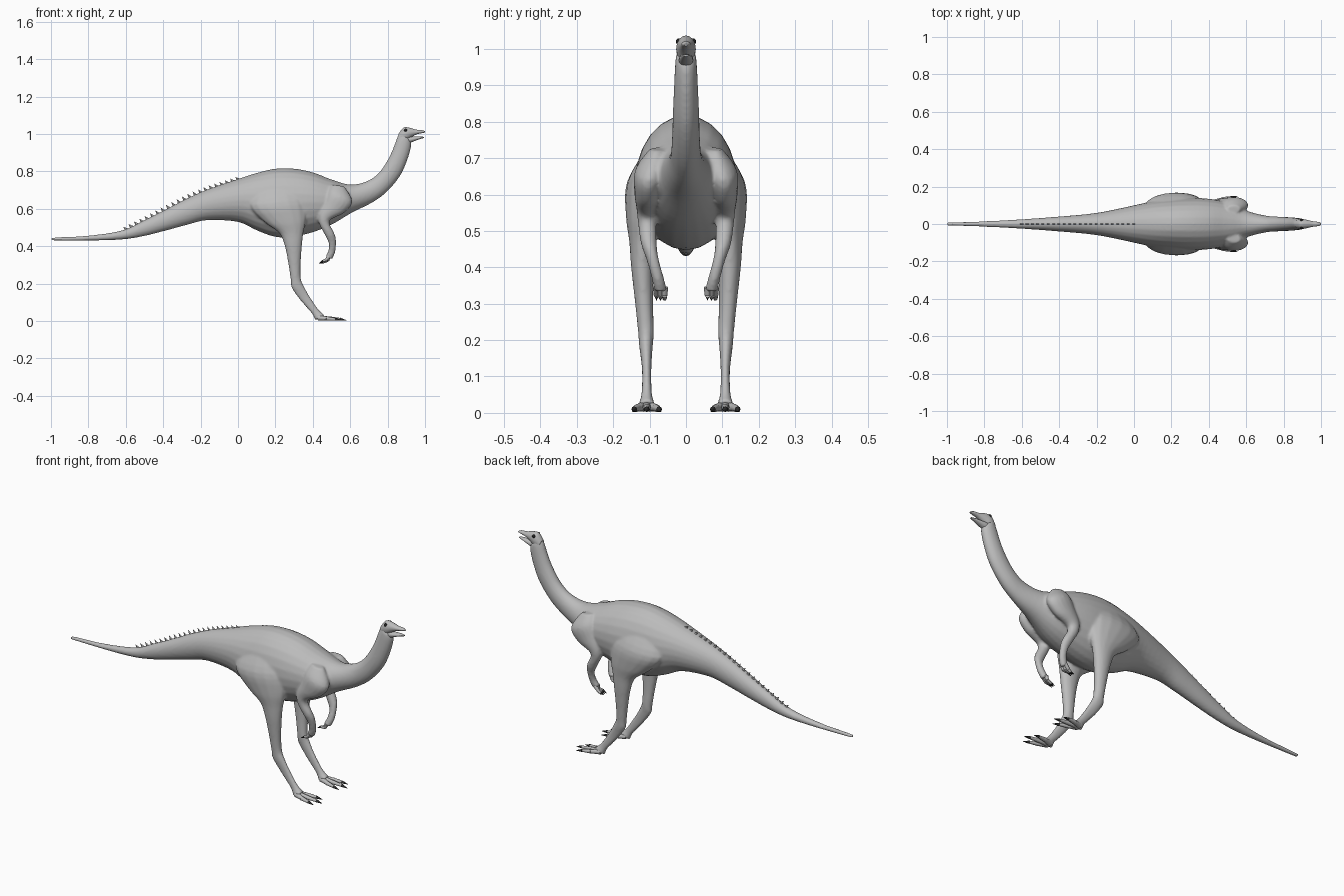
import bpy, bmesh, math
from mathutils import Vector

cube = bpy.data.objects.get("Cube")
if cube:
    bpy.data.objects.remove(cube, do_unlink=True)


def make_material(name, value):
    mat = bpy.data.materials.new(name)
    mat.use_nodes = True
    colour = (value, value, value, 1)
    mat.diffuse_color = colour
    bsdf = mat.node_tree.nodes["Principled BSDF"]
    bsdf.inputs["Base Color"].default_value = colour
    bsdf.inputs["Roughness"].default_value = 0.7
    return mat


skin = make_material("grey skin", 0.5)
claw_black = make_material("claw black", 0.03)
eye_black = make_material("eye black", 0.015)


def spline(rows, steps):
    """Smooth in-between rows (Catmull-Rom) so few sections give a soft form."""
    result = []
    last = len(rows) - 1
    for i in range(last):
        p0, p1, p2, p3 = (rows[max(0, min(last, i + k))] for k in (-1, 0, 1, 2))
        for s in range(steps):
            t = s / steps
            result.append([
                b + t / 2 * (c - a + t * (2 * a - 5 * b + 4 * c - d + t * (3 * (b - c) + d - a)))
                for a, b, c, d in zip(p0, p1, p2, p3)])
    result.append(rows[last])
    return result


def loft(bm, rows, side=1, sides=16, steps=4):
    """Skin oval sections: upper x, z, lower x, z, centre y, half width."""
    rings = []
    for ux, uz, lx, lz, y, half in spline(rows, steps):
        ring = []
        for k in range(sides):
            a = math.tau * k / sides
            c = (1 + math.cos(a)) / 2
            ring.append(bm.verts.new((lx + (ux - lx) * c,
                                      side * y + half * math.sin(a),
                                      lz + (uz - lz) * c)))
        rings.append(ring)
    for r, q in zip(rings, rings[1:]):
        for k in range(sides):
            n = (k + 1) % sides
            bm.faces.new((r[k], r[n], q[n], q[k]))
    bm.faces.new(rings[0])
    bm.faces.new(rings[-1])


def cone(bm, start, end, r1, r2, sides=8):
    start, end = Vector(start), Vector(end)
    axis = end - start
    matrix = axis.to_track_quat("Z", "Y").to_matrix().to_4x4()
    matrix.translation = (start + end) / 2
    bmesh.ops.create_cone(bm, cap_ends=True, segments=sides, radius1=r1,
                          radius2=r2, depth=axis.length, matrix=matrix)


def finish(name, bm, mat, angle=50):
    bmesh.ops.recalc_face_normals(bm, faces=bm.faces)
    mesh = bpy.data.meshes.new(name)
    bm.to_mesh(mesh)
    bm.free()
    mesh.materials.append(mat)
    obj = bpy.data.objects.new(name, mesh)
    bpy.context.collection.objects.link(obj)
    bpy.ops.object.select_all(action="DESELECT")
    obj.select_set(True)
    bpy.context.view_layer.objects.active = obj
    bpy.ops.object.shade_smooth_by_angle(angle=math.radians(angle))
    return obj


# Tail and trunk: x, top, bottom, half width
trunk = [
    (-1, .447, .43, .009), (-.8, .457, .43, .015), (-.62, .485, .436, .024),
    (-.5, .54, .455, .032), (-.4, .59, .48, .04), (-.27, .657, .515, .051),
    (-.16, .705, .54, .066), (0, .76, .53, .1), (.1, .792, .485, .122),
    (.2, .815, .45, .135), (.3, .815, .452, .14), (.4, .795, .475, .135),
    (.5, .757, .515, .115)]
torso_rows = [(x, top, x, low, 0, half) for x, top, low, half in trunk]

# Neck sections lean over as the neck rises
torso_rows += [
    (.6, .73, .61, .58, 0, .07), (.69, .748, .715, .632, 0, .045),
    (.755, .795, .795, .69, 0, .039), (.805, .87, .866, .775, 0, .036),
    (.832, .93, .905, .86, 0, .033), (.85, .98, .925, .93, 0, .03),
    (.868, 1.015, .925, .962, 0, .026)]

leg_rows = [
    (.3, .75, .12, .73, .08, .02), (.36, .65, .06, .62, .1, .062),
    (.365, .55, .14, .53, .115, .05), (.35, .47, .22, .47, .12, .036),
    (.342, .4, .25, .4, .12, .031), (.335, .3, .27, .3, .115, .025),
    (.336, .23, .282, .215, .11, .022), (.348, .195, .288, .175, .11, .019),
    (.385, .13, .338, .105, .108, .013), (.432, .06, .395, .04, .108, .015),
    (.465, .032, .412, .004, .108, .025)]

arm_rows = [
    (.57, .72, .5, .73, .08, .02), (.612, .64, .48, .69, .1, .04),
    (.57, .58, .455, .63, .105, .037), (.5, .545, .432, .575, .108, .028),
    (.49, .52, .434, .52, .107, .025), (.515, .47, .465, .46, .102, .022),
    (.525, .43, .485, .415, .092, .017), (.52, .37, .482, .375, .078, .017),
    (.503, .33, .467, .345, .07, .018)]

# Trunk and limbs share one continuous blended skin
bm = bmesh.new()
loft(bm, torso_rows, sides=24)
for side in (1, -1):
    loft(bm, leg_rows, side)
    loft(bm, arm_rows, side)
body = finish("body_and_limbs", bm, skin, 180)
blend = body.modifiers.new("Blend", "REMESH")
blend.mode = "VOXEL"
blend.voxel_size = .007
blend.use_smooth_shade = True
soften = body.modifiers.new("Soften", "SMOOTH")
soften.factor = .5
soften.iterations = 4

# Skull with upper beak, and the open lower jaw
bm = bmesh.new()
loft(bm, [(.858, 1, .872, .95, 0, .021), (.885, 1.034, .9, .962, 0, .027),
          (.915, 1.034, .925, .982, 0, .023), (.955, 1.023, .955, .998, 0, .015),
          (.985, 1.021, .985, 1.005, 0, .011), (1, 1.014, 1, 1.008, 0, .005)])
finish("skull_and_upper_beak", bm, skin)
bm = bmesh.new()
loft(bm, [(.885, .99, .9, .945, 0, .021), (.93, .986, .93, .957, 0, .019),
          (.97, .987, .97, .972, 0, .012), (.995, .985, .995, .979, 0, .006)])
finish("lower_jaw", bm, skin)

# Row of small raked spines along the tail and back
bm = bmesh.new()
count = 22
for i in range(count):
    x = -.6 + .6 * i / (count - 1)
    for a, b in zip(trunk, trunk[1:]):
        if a[0] <= x <= b[0]:
            top = a[1] + (b[1] - a[1]) * (x - a[0]) / (b[0] - a[0])
    size = .5 + .5 * math.sin(math.pi * (i + 1) / (count + 1))
    cone(bm, (x + .006, 0, top - .008), (x - .014, 0, top + .018 * size), .012, 0, 4)
for v in bm.verts:
    v.co.y *= .4
finish("back_spines", bm, skin, 30)

for side, label in ((1, "left"), (-1, "right")):
    # Eye
    bm = bmesh.new()
    bmesh.ops.create_uvsphere(bm, u_segments=12, v_segments=8, radius=.009)
    bmesh.ops.translate(bm, verts=bm.verts, vec=(.896, side * .019, 1.02))
    finish(label + "_eye", bm, eye_black)

    # Digits and their claws
    digits, claws = bmesh.new(), bmesh.new()
    for spread in (-1, 0, 1):
        reach = .545 - .025 * abs(spread)
        y = side * .108 + spread * .034
        root = (.43, side * .108 + spread * .008, .018)
        knuckle = ((root[0] + reach) / 2, (root[1] + y) / 2 + spread * .004, .014)
        tip = (reach, y, .01)
        cone(digits, root, knuckle, .015, .01)
        cone(digits, knuckle, tip, .011, .007)
        cone(claws, tip, (reach + .034, y + spread * .005, .004), .008, .001)

        hand_y = side * .07 + spread * .011
        base = (.487, hand_y, .345)
        bend = (.474 - .006 * spread * side, hand_y, .324)
        end = (.455, hand_y, .318 - .004 * spread)
        cone(digits, base, bend, .01, .008)
        cone(digits, bend, end, .008, .006)
        cone(claws, end, (.434, hand_y, .31), .006, .001)
    finish(label + "_toes_and_fingers", digits, skin)
    finish(label + "_claws", claws, claw_black)
